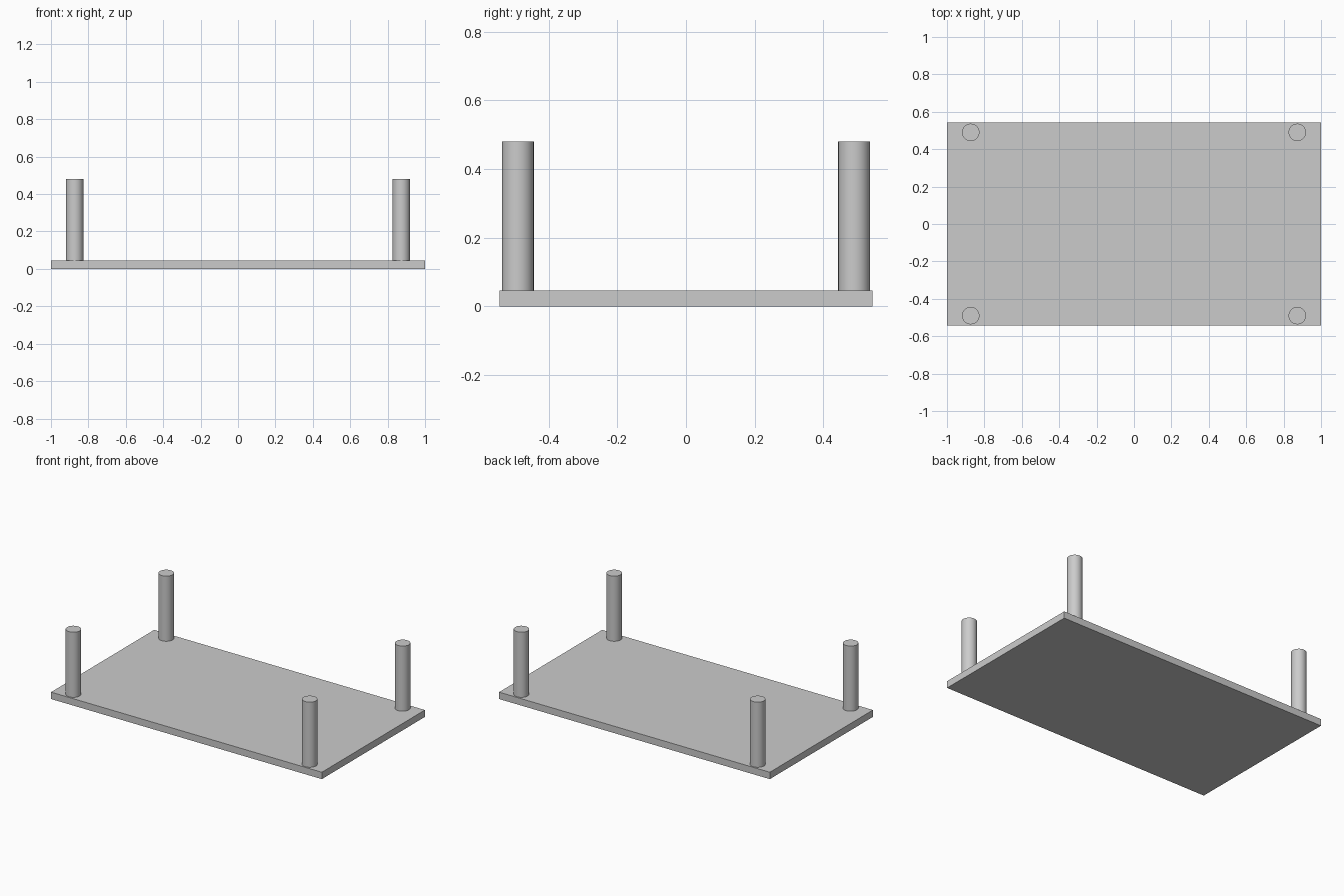
import bpy
from math import radians

if "Cube" in bpy.data.objects:
    bpy.data.objects.remove(bpy.data.objects["Cube"])

WIDTH, DEPTH, THICK = 2.0, 1.088, 0.046
LEG_X, LEG_Y, LEG_R, LEG_TOP = 0.873, 0.49, 0.0465, 0.481

# Flat rectangular top, lying upside down on the ground
bpy.ops.mesh.primitive_cube_add(size=1, location=(0, 0, THICK / 2))
top = bpy.context.object
top.name = "table_top"
top.scale = (WIDTH, DEPTH, THICK)
bpy.ops.object.transform_apply(location=False, rotation=False, scale=True)


# Round legs standing on the four corners
def add_leg(name, x, y):
    bpy.ops.mesh.primitive_cylinder_add(
        vertices=32, radius=LEG_R, depth=LEG_TOP - THICK,
        location=(x, y, (LEG_TOP + THICK) / 2))
    bpy.context.object.name = name
    bpy.ops.object.shade_smooth_by_angle(angle=radians(40))


for side, sx in (("left", -1), ("right", 1)):
    for end, sy in (("front", -1), ("back", 1)):
        add_leg(f"{end}_{side}_leg", sx * LEG_X, sy * LEG_Y)
